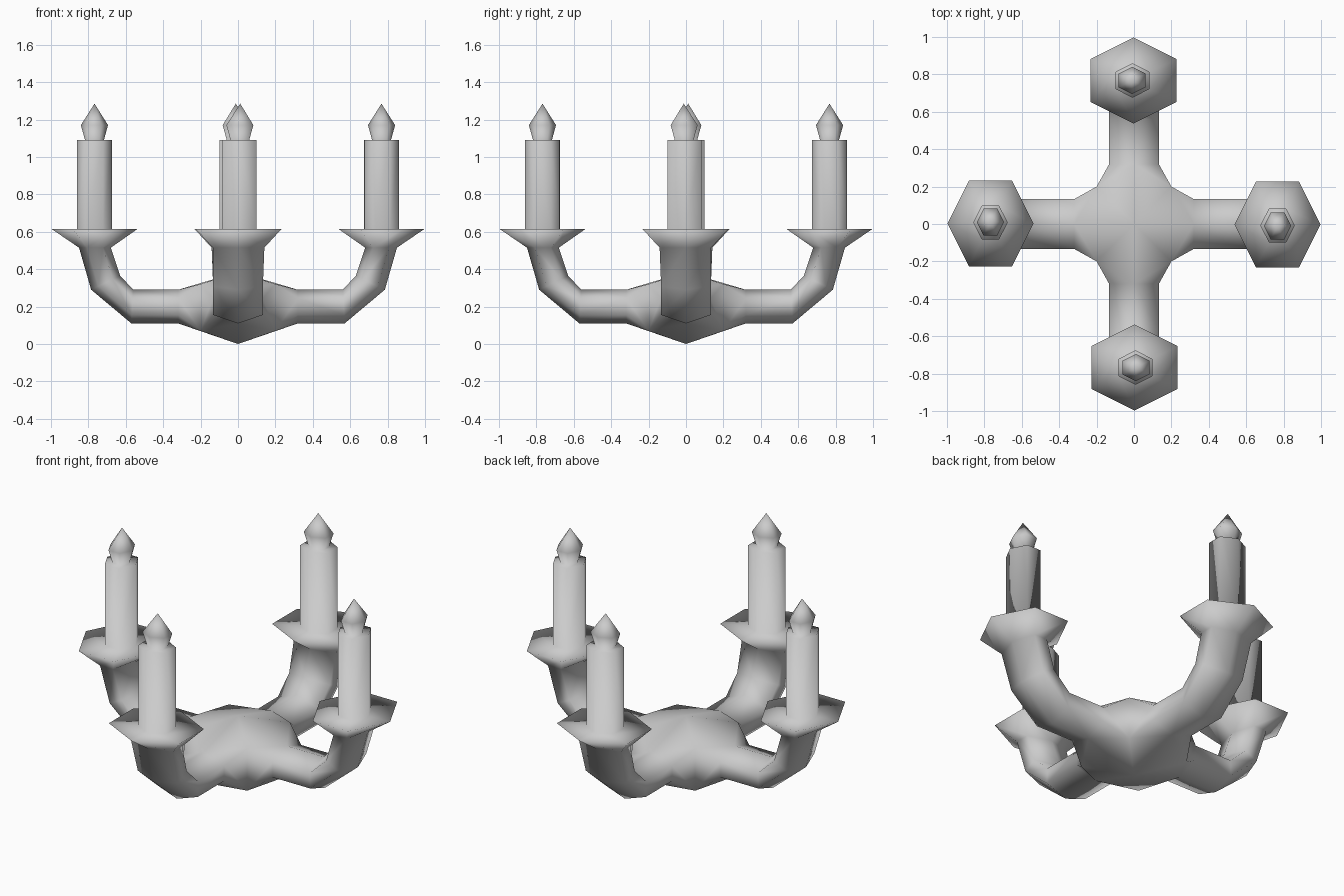
import bpy, bmesh

if "Cube" in bpy.data.objects:
    bpy.data.objects.remove(bpy.data.objects["Cube"])

# Six-sided sections along one arm: outer (r, z), inner (r, z), half width, sideways offset
SECTIONS = [
    ((0.32, 0.11), (0.32, 0.29), 0.133, 0.0),       # arm root
    ((0.57, 0.11), (0.56, 0.29), 0.133, 0.0),       # start of bend
    ((0.785, 0.29), (0.63, 0.365), 0.133, 0.0),     # bend
    ((0.85, 0.515), (0.68, 0.515), 0.138, -0.003),  # under the dish
    ((0.997, 0.615), (0.537, 0.615), 0.23, -0.003), # dish rim
    ((0.86, 0.612), (0.675, 0.612), 0.09, -0.008),  # candle foot
    ((0.86, 1.09), (0.675, 1.09), 0.09, -0.008),    # candle top
    ((0.818, 1.09), (0.717, 1.09), 0.05, -0.01),    # flame base
    ((0.84, 1.17), (0.695, 1.17), 0.072, -0.01),    # flame belly
]
TIP = (0.767, -0.012, 1.285)

# Each arm is the +x arm turned or mirrored about the diagonal
PLACEMENTS = [
    lambda x, y, z: (x, y, z),
    lambda x, y, z: (y, x, z),
    lambda x, y, z: (-x, -y, z),
    lambda x, y, z: (-y, -x, z),
]


def section(outer, inner, w, off):
    """Stretched hexagon spanning outer to inner."""
    pts = []
    for t, s in ((0, 0), (0.25, 1), (0.75, 1), (1, 0), (0.75, -1), (0.25, -1)):
        pts.append((outer[0] + (inner[0] - outer[0]) * t, off + s * w,
                    outer[1] + (inner[1] - outer[1]) * t))
    return pts


def add_arm(bm, place):
    new = lambda p: bm.verts.new(place(*p))
    rings = [[new(p) for p in section(*s)] for s in SECTIONS]
    # arm, dish, candle and flame skin
    for a, b in zip(rings, rings[1:]):
        for i in range(6):
            j = (i + 1) % 6
            bm.faces.new((a[i], a[j], b[j], b[i]))
    tip = new(TIP)
    for i in range(6):
        bm.faces.new((rings[-1][i], rings[-1][(i + 1) % 6], tip))
    # quarter of the central hub
    r = rings[0]
    top, bottom = new((0, 0, 0.385)), new((0, 0, 0))
    for side, (lo, hi) in ((1, (1, 2)), (-1, (5, 4))):
        ct, cb = new((0.2, 0.2 * side, 0.32)), new((0.2, 0.2 * side, 0.07))
        bm.faces.new((top, r[3], ct))
        bm.faces.new((r[3], r[hi], ct))
        bm.faces.new((r[hi], r[lo], cb, ct))
        bm.faces.new((r[lo], r[0], cb))
        bm.faces.new((r[0], bottom, cb))


bm = bmesh.new()
for place in PLACEMENTS:
    add_arm(bm, place)
bmesh.ops.remove_doubles(bm, verts=bm.verts, dist=0.0005)
bmesh.ops.recalc_face_normals(bm, faces=bm.faces)
for f in bm.faces:
    f.smooth = True
mesh = bpy.data.meshes.new("four_arm_candelabra")
bm.to_mesh(mesh)
bm.free()
bpy.context.collection.objects.link(bpy.data.objects.new("four_arm_candelabra", mesh))
